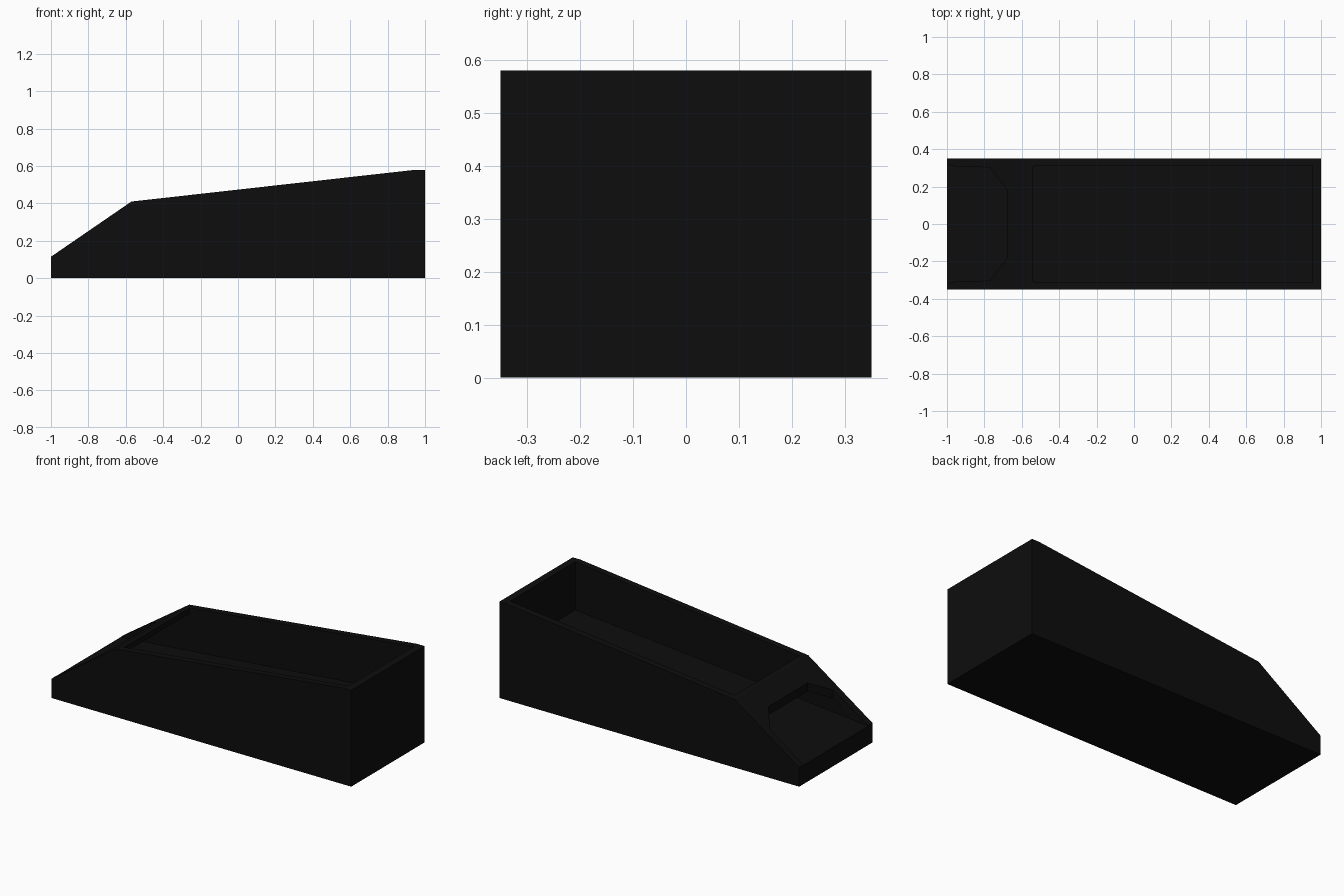
import bpy, bmesh

if "Cube" in bpy.data.objects:
    bpy.data.objects.remove(bpy.data.objects["Cube"])

black = bpy.data.materials.new("black_plastic")
black.diffuse_color = (0.004, 0.004, 0.004, 1)
black.use_nodes = True
black.node_tree.nodes["Principled BSDF"].inputs["Base Color"].default_value = black.diffuse_color


def floor_z(x):
    # inner floor slopes down towards the front lip
    return 0.114 + 0.09 * (x + 1)


def slant_z(x):
    return 0.115 + 0.686 * (x + 1)


def prism(name, bottom, top):
    # closed solid between two matching outlines
    bm = bmesh.new()
    a = [bm.verts.new(p) for p in bottom]
    b = [bm.verts.new(p) for p in top]
    bm.faces.new(a)
    bm.faces.new(b)
    n = len(a)
    for i in range(n):
        bm.faces.new((a[i], a[(i + 1) % n], b[(i + 1) % n], b[i]))
    bmesh.ops.recalc_face_normals(bm, faces=bm.faces)
    me = bpy.data.meshes.new(name)
    bm.to_mesh(me)
    bm.free()
    me.materials.append(black)
    ob = bpy.data.objects.new(name, me)
    bpy.context.collection.objects.link(ob)
    return ob


def side_prism(name, profile, half):
    return prism(name, [(x, -half, z) for x, z in profile],
                 [(x, half, z) for x, z in profile])


# outer body with sloped top and slanted end
body = side_prism("bin_body", [(-1, 0), (1, 0), (1, 0.58), (0.95, 0.58),
                               (-0.57, 0.41), (-1, 0.115)], 0.35)

# main cavity, open at the top, running under the slanted bridge
cavity = side_prism("cavity_cutter", [
    (-0.915, floor_z(-0.915)), (0.955, floor_z(0.955)), (0.955, 0.9),
    (-0.54, 0.9), (-0.54, slant_z(-0.54) - 0.05)], 0.31)

# dispensing mouth cut through the slanted panel
half = [(-1.05, 0.312), (-0.77, 0.302), (-0.68, 0.185)]
outline = half + [(x, -y) for x, y in reversed(half)]
mouth = prism("mouth_cutter", [(x, y, floor_z(x)) for x, y in outline],
              [(x, y, 0.8) for x, y in outline])

bpy.context.view_layer.objects.active = body
for cutter in (cavity, mouth):
    cutter.hide_render = True
    mod = body.modifiers.new("cut", 'BOOLEAN')
    mod.operation = 'DIFFERENCE'
    mod.solver = 'EXACT'
    mod.object = cutter
    bpy.ops.object.modifier_apply(modifier=mod.name)
    bpy.data.objects.remove(cutter)
